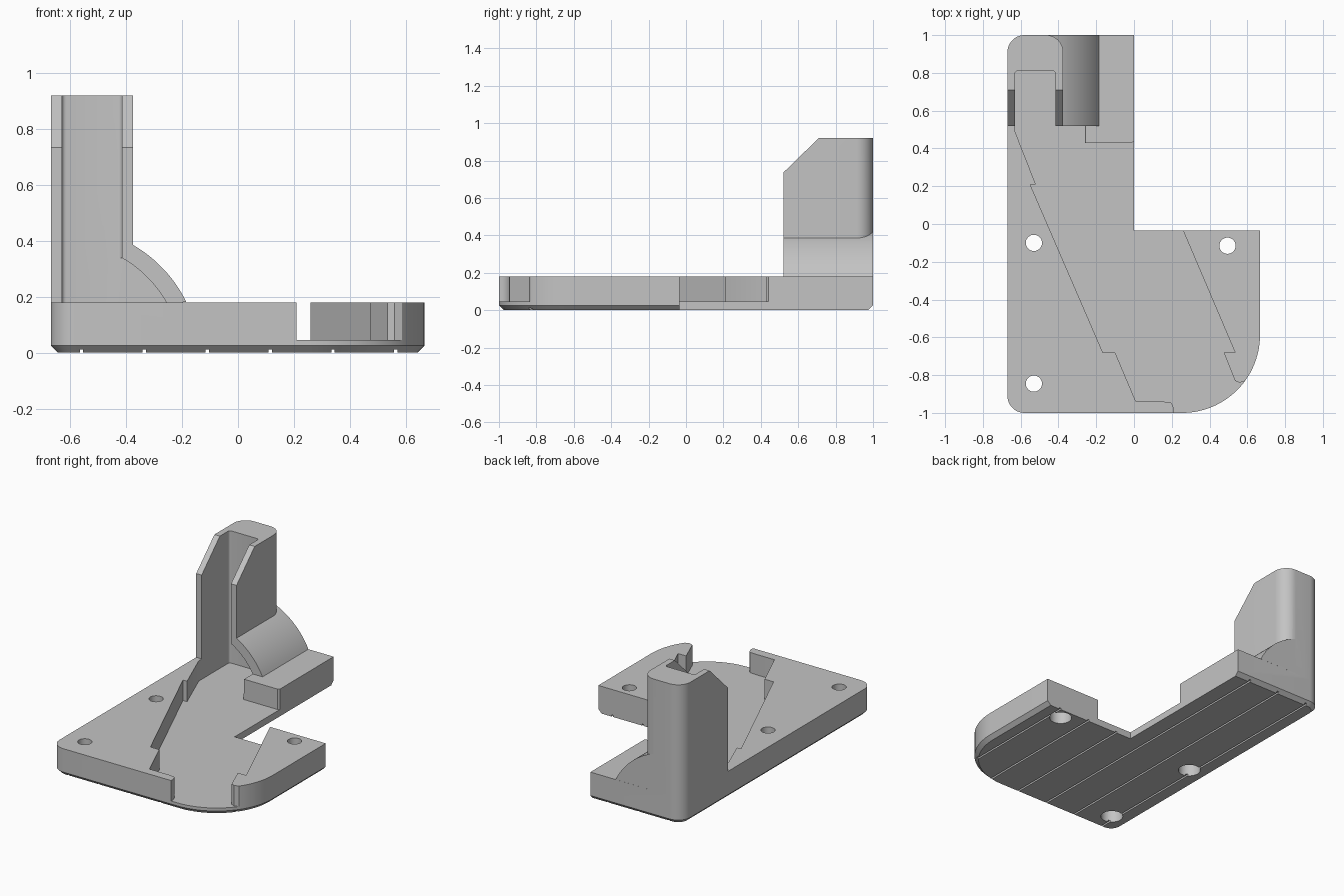
import bpy, bmesh, math

cube = bpy.data.objects.get("Cube")
if cube:
    bpy.data.objects.remove(cube, do_unlink=True)

grey = bpy.data.materials.new("light grey")
grey.use_nodes = True
grey.diffuse_color = (0.55, 0.55, 0.55, 1)
grey.node_tree.nodes["Principled BSDF"].inputs["Base Color"].default_value = (0.55, 0.55, 0.55, 1)


def arc(cx, cy, r, a0, a1, n=12):
    """Points on an arc, angles in degrees."""
    angles = [math.radians(a0 + (a1 - a0) * i / n) for i in range(n + 1)]
    return [(cx + r * math.cos(a), cy + r * math.sin(a)) for a in angles]


def loft(name, rings):
    """Closed solid through matching rings of 3D points."""
    bm = bmesh.new()
    loops = [[bm.verts.new(p) for p in ring] for ring in rings]
    n = len(loops[0])
    for a, b in zip(loops, loops[1:]):
        for i in range(n):
            j = (i + 1) % n
            bm.faces.new((a[i], a[j], b[j], b[i]))
    bm.faces.new(loops[0][::-1])
    bm.faces.new(loops[-1])
    bmesh.ops.recalc_face_normals(bm, faces=bm.faces[:])
    me = bpy.data.meshes.new(name)
    bm.to_mesh(me)
    bm.free()
    me.materials.append(grey)
    ob = bpy.data.objects.new(name, me)
    bpy.context.scene.collection.objects.link(ob)
    return ob


def prism(name, pts, lo, hi, axis="z"):
    """Extrude a 2D profile along an axis."""
    put = {"z": lambda p, h: (p[0], p[1], h),
           "y": lambda p, h: (p[0], h, p[1]),
           "x": lambda p, h: (h, p[0], p[1])}[axis]
    return loft(name, [[put(p, h) for p in pts] for h in (lo, hi)])


def combine(body, tool, operation):
    mod = body.modifiers.new(operation.lower(), "BOOLEAN")
    mod.operation = operation
    mod.solver = "EXACT"
    mod.object = tool
    tool.hide_render = True
    bpy.context.view_layer.objects.active = body
    bpy.ops.object.modifier_apply(modifier=mod.name)
    bpy.data.objects.remove(tool, do_unlink=True)


def outline(d, z):
    """L-shaped base outline, outer edges inset by d."""
    pts = (arc(-.58, .91, .09 - d, 90, 180) + arc(-.58, -.91, .09 - d, 180, 270)
           + arc(.255, -.588, .412 - d, 270, 360, 28)
           + [(.667 - d, -.035), (0, -.035), (0, 1 - d)])
    return [(x, y, z) for x, y in pts]


# Base with a chamfered underside
body = loft("bracket_body", [outline(.025, 0), outline(0, .025), outline(0, .18)])

# Upright post with rounded back corners
post = prism("post", [(-.67, .52), (-.375, .52)] + arc(-.465, .91, .09, 0, 90)
             + arc(-.58, .91, .09, 90, 180), .18, .92)
slope = prism("post_slope", [(.50, .7155), (.74, .9492), (.74, 1.1), (.50, 1.1)], -.8, -.2, "x")
combine(post, slope, "DIFFERENCE")

# Curved shoulder beside the post
shoulder = prism("shoulder", arc(-.616, -.03, .48, 26, 80, 24) + [(-.533, .18)], .52, 1, "y")
combine(post, shoulder, "UNION")
combine(body, post, "UNION")

# Stepped diagonal channel across the base
channel = [(-.63, .53), (-.63, .49), (-.52, .21), (-.55, .21), (-.165, -.68), (-.10, -.68),
           (.01, -.94), (.15, -.94)] + arc(.15, -.985, .06, 70, 0, 8)
channel[8:] = [(x, min(y, -.942)) for x, y in channel[8:]]
channel += [(.21, -1.1), (.68, -1.1), (.62, -.82), (.56, -.84), (.535, -.83), (.475, -.68),
            (.535, -.68), (.26, -.035), (.26, .1), (.1, .1), (.1, .44), (0, .44),
            (-.01, .43), (-.26, .43), (-.42, .43), (-.42, .53)]
combine(body, prism("channel_cutter", channel, .045, .3), "DIFFERENCE")

# Slot inside the post
slot = [(-.63, .51), (-.415, .51)] + arc(-.43, .795, .015, 0, 90, 4) + arc(-.615, .795, .015, 90, 180, 4)
combine(body, prism("slot_cutter", slot, .045, 1.1), "DIFFERENCE")

# Hollow under the shoulder
hollow = [(-.5, .045), (-.26, .045)] + arc(-.626, -.03, .425, 29.6, 60, 14) + [(-.5, .338)]
combine(body, prism("hollow_cutter", hollow, .42, .81, "y"), "DIFFERENCE")

# Screw holes, wider underneath
for x, y in ((-.53, -.10), (-.53, -.845), (.495, -.115)):
    for r, lo, hi in ((.043, -.1, .3), (.068, -.1, .09)):
        combine(body, prism("hole_cutter", arc(x, y, r, 0, 350, 35), lo, hi), "DIFFERENCE")

# Fine grooves along the underside
for i in range(6):
    x = -.56 + .225 * i
    groove = [(x - .006, -.02), (x + .006, -.02), (x + .006, .011), (x - .006, .011)]
    combine(body, prism("groove_cutter", groove, -1.1, 1.1, "y"), "DIFFERENCE")

bpy.ops.object.select_all(action="DESELECT")
body.select_set(True)
bpy.context.view_layer.objects.active = body
bpy.ops.object.shade_smooth_by_angle(angle=math.radians(25))
